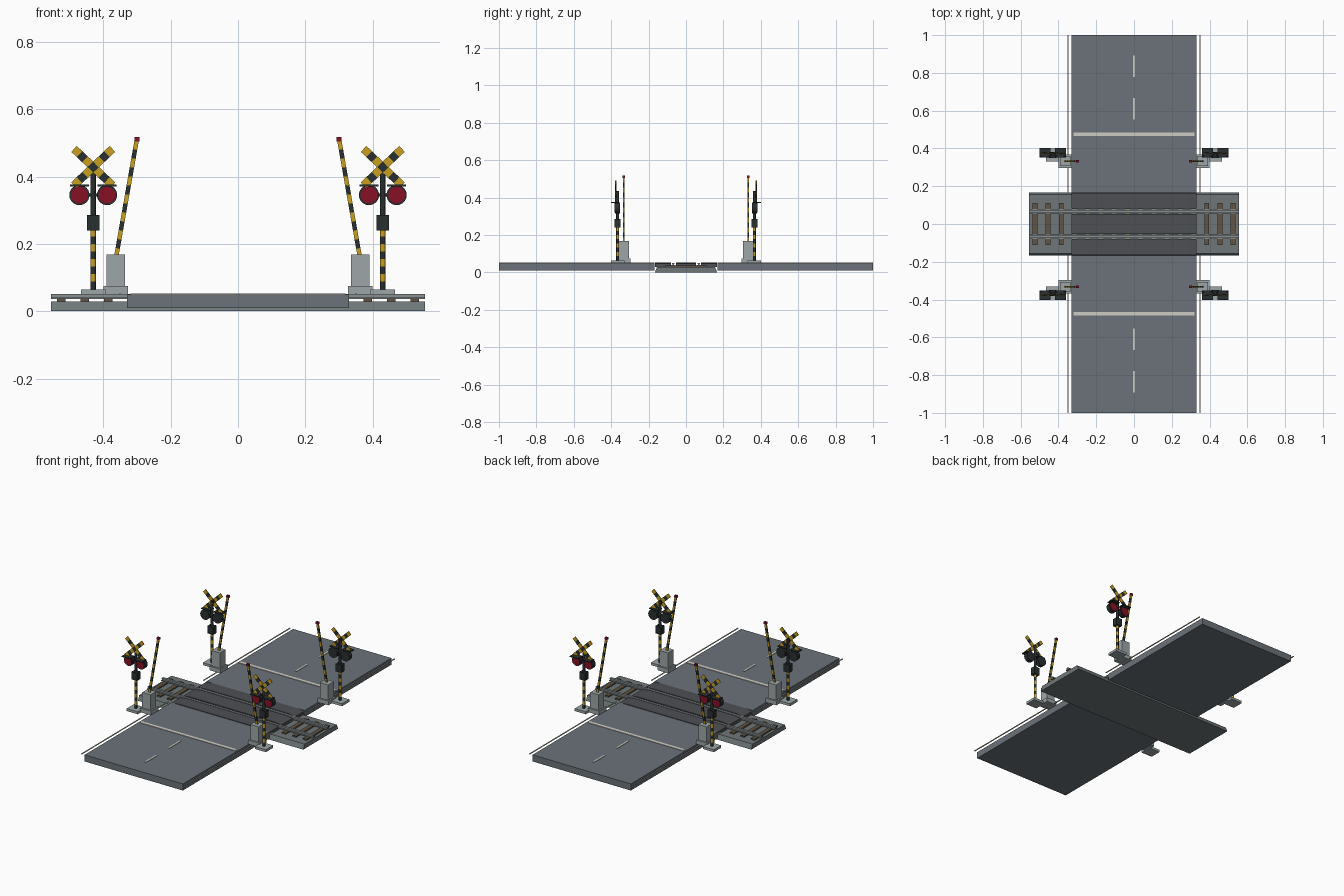
import bpy, bmesh, math
from mathutils import Matrix, Vector

old = bpy.data.objects.get("Cube")
if old:
    bpy.data.objects.remove(old, do_unlink=True)


def material(name, rgb):
    m = bpy.data.materials.new(name)
    m.use_nodes = True
    m.diffuse_color = (*rgb, 1)
    bsdf = m.node_tree.nodes["Principled BSDF"]
    bsdf.inputs["Base Color"].default_value = (*rgb, 1)
    bsdf.inputs["Roughness"].default_value = 0.8
    return m


ASPHALT = material("asphalt grey", (0.145, 0.17, 0.19))
GRAVEL = material("gravel grey", (0.16, 0.185, 0.19))
PANEL = material("dark rubber", (0.075, 0.08, 0.088))
CONCRETE = material("concrete grey", (0.34, 0.38, 0.39))
STEEL = material("rail steel", (0.25, 0.28, 0.29))
TIMBER = material("sleeper brown", (0.115, 0.088, 0.06))
PAINT = material("road paint white", (0.62, 0.61, 0.55))
YELLOW = material("warning yellow", (0.58, 0.35, 0.015))
BLACK = material("signal black", (0.022, 0.028, 0.028))
RED = material("lamp red", (0.24, 0.005, 0.018))


def finish(name, bm, mats):
    bmesh.ops.recalc_face_normals(bm, faces=bm.faces)
    me = bpy.data.meshes.new(name)
    bm.to_mesh(me)
    bm.free()
    for m in mats:
        me.materials.append(m)
    ob = bpy.data.objects.new(name, me)
    bpy.context.collection.objects.link(ob)
    return ob


def box(name, mat, x, y, z):
    """Box from three (low, high) ranges."""
    bm = bmesh.new()
    lo, hi = Vector((min(x), min(y), min(z))), Vector((max(x), max(y), max(z)))
    bmesh.ops.create_cube(bm, size=1, matrix=Matrix.Translation((lo + hi) / 2)
                          @ Matrix.Diagonal((*(hi - lo), 1)))
    return finish(name, bm, [mat])


def around(c, r):
    return (c - r, c + r)


def prism(name, mat, profile, half, axis):
    """Extrude a (side, z) profile along x or y, centred."""
    bm = bmesh.new()
    if axis == "x":
        pts = [(-half, s, z) for s, z in profile]
        step = (2 * half, 0, 0)
    else:
        pts = [(s, -half, z) for s, z in profile]
        step = (0, 2 * half, 0)
    face = bm.faces.new([bm.verts.new(p) for p in pts])
    ext = bmesh.ops.extrude_face_region(bm, geom=[face])
    bmesh.ops.translate(bm, vec=step,
                        verts=[g for g in ext["geom"] if isinstance(g, bmesh.types.BMVert)])
    return finish(name, bm, [mat])


def striped_bar(name, start, end, width, depth, bands, first=0, sides=4):
    """Bar cut into bands that alternate between yellow and black."""
    start, end = Vector(start), Vector(end)
    axis = end - start
    length = axis.length
    bm = bmesh.new()
    bmesh.ops.create_cone(bm, cap_ends=True, segments=sides, depth=length,
                          radius1=0.5, radius2=0.5)
    if sides == 4:
        bmesh.ops.rotate(bm, verts=bm.verts, matrix=Matrix.Rotation(math.pi / 4, 3, "Z"))
        bmesh.ops.scale(bm, verts=bm.verts, vec=(math.sqrt(2), math.sqrt(2), 1))
    bmesh.ops.scale(bm, verts=bm.verts, vec=(width, depth, 1))
    for i in range(1, bands):
        bmesh.ops.bisect_plane(bm, geom=bm.verts[:] + bm.edges[:] + bm.faces[:],
                               plane_co=(0, 0, length * (i / bands - 0.5)), plane_no=(0, 0, 1))
    for f in bm.faces:
        t = f.calc_center_median().z / length + 0.5
        f.material_index = (min(bands - 1, max(0, int(t * bands))) + first) % 2
    tilt = Matrix.Rotation(math.atan2(axis.x, axis.z), 4, "Y")
    bmesh.ops.transform(bm, verts=bm.verts, matrix=Matrix.Translation((start + end) / 2) @ tilt)
    return finish(name, bm, [YELLOW, BLACK])


def disc(name, mat, x, y0, y1, z, r):
    bm = bmesh.new()
    bmesh.ops.create_cone(bm, cap_ends=True, segments=24, radius1=r, radius2=r,
                          depth=abs(y1 - y0),
                          matrix=Matrix.Translation((x, (y0 + y1) / 2, z))
                          @ Matrix.Rotation(math.pi / 2, 4, "X"))
    return finish(name, bm, [mat])


# Track bed, sleepers and rails
prism("track_bed", GRAVEL, [(-0.167, 0), (0.167, 0), (0.155, 0.029), (-0.155, 0.029)], 0.555, "x")
for i in range(16):
    box("sleeper", TIMBER, around(-0.525 + 0.07 * i, 0.013), (-0.11, 0.11), (0.028, 0.037))
for s in (-1, 1):
    for part, half, z in (("rail_foot", 0.012, (0.036, 0.04)),
                          ("rail_web", 0.004, (0.039, 0.046)),
                          ("rail_head", 0.007, (0.045, 0.051))):
        box(part, STEEL, (-0.555, 0.555), around(s * 0.068, half), z)

# Crossing panels with sloping ends, between and outside the rails
ramp = [(-0.33, 0.029), (0.33, 0.029), (0.33, 0.047), (0.28, 0.052), (-0.28, 0.052), (-0.33, 0.047)]
prism("centre_panel", PANEL, ramp, 0.053, "y")
for s in (-1, 1):
    prism("outer_panel", PANEL, ramp, 0.042, "y").location.y = s * 0.123

# Road halves with painted lines
for s in (-1, 1):
    box("road", ASPHALT, (-0.33, 0.33), (s * 0.168, s), (0.01, 0.05))
    box("stop_line", PAINT, (-0.32, 0.32), around(s * 0.475, 0.01), (0.049, 0.053))
    for y in (0.61, 0.835):
        box("centre_dash", PAINT, around(0, 0.005), around(s * y, 0.056), (0.049, 0.053))
    for side in (-1, 1):
        box("edge_line", PAINT, around(side * 0.35, 0.003), (s * 0.168, s), (0.048, 0.052))


def signal(sx, sy):
    """Post with crossed boards, twin lamps and a raised gate."""
    px, py = sx * 0.43, sy * 0.365
    box("post_base", CONCRETE, around(px, 0.037), around(py, 0.035), (0.05, 0.065))
    striped_bar("lower_post", (px, py, 0.065), (px, py, 0.245), 0.016, 0.016, 8, 1, 12)
    disc_post = striped_bar("upper_post", (px, py, 0.28), (px, py, 0.435), 0.016, 0.016, 1, 1, 12)
    for ob in (disc_post,):
        ob.data.materials[0] = BLACK
    box("control_box", BLACK, around(px, 0.019), around(py, 0.016), (0.24, 0.286))

    # Crossed boards, one just in front of the other
    for d, gap in ((-1, 0.009), (1, 0.0125)):
        y = py + sy * gap
        striped_bar("cross_board", (px - d * 0.057, y, 0.374), (px + d * 0.057, y, 0.482),
                    0.024, 0.004, 7)

    # Lamps face away from the track
    box("lamp_bar", BLACK, around(px, 0.045), around(py, 0.005), (0.34, 0.35))
    for d in (-1, 1):
        lx = px + d * 0.041
        disc("lamp_housing", BLACK, lx, py - sy * 0.012, py + sy * 0.014, 0.345, 0.03)
        disc("lamp_lens", RED, lx, py + sy * 0.013, py + sy * 0.018, 0.345, 0.025)
        box("lamp_visor", BLACK, around(lx, 0.028), (py - sy * 0.005, py + sy * 0.037), (0.371, 0.376))

    # Gate cabinet and raised arm
    gx, gy = sx * 0.363, sy * 0.333
    box("gate_base", CONCRETE, around(gx, 0.036), around(gy, 0.036), (0.05, 0.075))
    box("gate_cabinet", CONCRETE, around(gx, 0.028), around(gy, 0.027), (0.075, 0.168))
    striped_bar("gate_arm", (sx * 0.362, gy, 0.16), (sx * 0.301, gy, 0.507), 0.013, 0.008, 13)
    box("gate_tip_light", RED, around(sx * 0.3, 0.008), around(gy, 0.007), (0.504, 0.517))


for sx in (-1, 1):
    for sy in (-1, 1):
        signal(sx, sy)

# Smooth the round parts only
bpy.ops.object.select_all(action="DESELECT")
for ob in bpy.context.collection.objects:
    if ob.type == "MESH" and ob.name.startswith(("lower_post", "upper_post", "lamp_housing", "lamp_lens")):
        ob.select_set(True)
        bpy.context.view_layer.objects.active = ob
bpy.ops.object.shade_smooth_by_angle(angle=math.radians(40))
